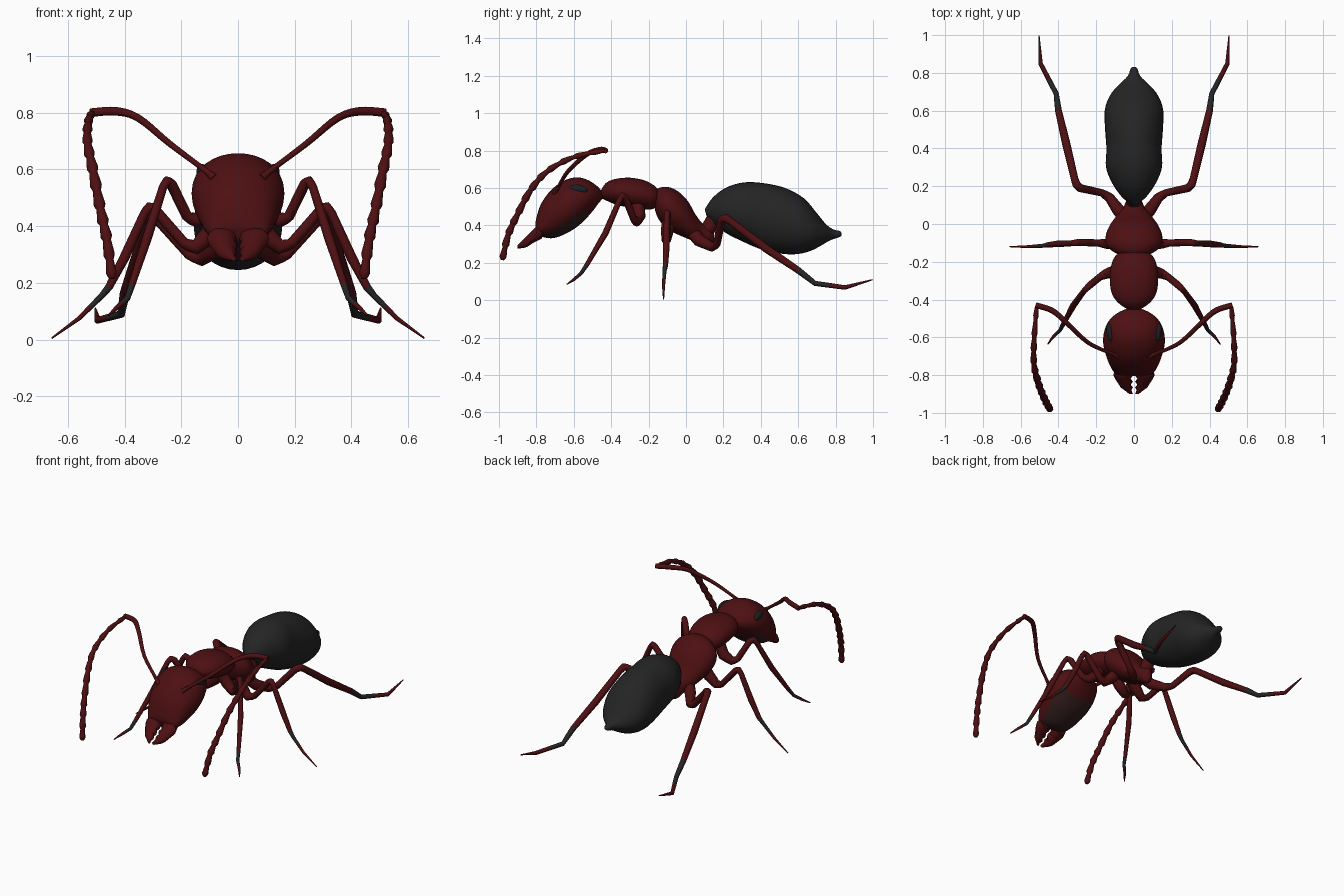
import bpy, bmesh, math
from mathutils import Vector


def material(name, rgb):
    m = bpy.data.materials.new(name)
    m.diffuse_color = (*rgb, 1)
    return m


RED = material("dark red", (0.075, 0.005, 0.006))
BLACK = material("charcoal black", (0.018, 0.018, 0.018))
BROWN = material("dark brown", (0.032, 0.012, 0.012))
EYE = material("eye black", (0.012, 0.013, 0.017))


def smooth_rows(rows, steps):
    """Catmull-Rom interpolation between rows of numbers."""
    out = []
    n = len(rows)
    for i in range(n - 1):
        a, b = rows[max(i - 1, 0)], rows[i]
        c, d = rows[i + 1], rows[min(i + 2, n - 1)]
        for s in range(steps):
            t = s / steps
            out.append([0.5 * (2 * q + (r - p) * t + (2 * p - 5 * q + 4 * r - u) * t * t
                               + (3 * q - p - 3 * r + u) * t ** 3)
                        for p, q, r, u in zip(a, b, c, d)])
    out.append(list(rows[-1]))
    return out


def skin(name, rings, mats, rule=None, angle=60):
    """Join rings of points into a closed skin."""
    bm = bmesh.new()
    vs = [[bm.verts.new(p) for p in ring] for ring in rings]
    k = len(vs[0])
    for i in range(len(vs) - 1):
        for j in range(k):
            f = bm.faces.new((vs[i][j], vs[i][(j + 1) % k], vs[i + 1][(j + 1) % k], vs[i + 1][j]))
            if rule:
                f.material_index = rule(i / (len(vs) - 1), (j + 0.5) / k)
    bm.faces.new(vs[0])
    last = bm.faces.new(vs[-1])
    if rule:
        last.material_index = rule(1, 0)
    bmesh.ops.recalc_face_normals(bm, faces=bm.faces)
    me = bpy.data.meshes.new(name)
    bm.to_mesh(me)
    bm.free()
    for m in mats:
        me.materials.append(m)
    ob = bpy.data.objects.new(name, me)
    bpy.context.collection.objects.link(ob)
    bpy.ops.object.select_all(action='DESELECT')
    ob.select_set(True)
    bpy.context.view_layer.objects.active = ob
    bpy.ops.object.shade_smooth_by_angle(angle=math.radians(angle))
    return ob


def body(name, rows, mats, rule=None, k=32):
    """Rows: top y, top z, bottom y, bottom z, half width."""
    rings = []
    for yt, zt, yb, zb, w in smooth_rows(rows, 4):
        c = Vector((0, (yt + yb) / 2, (zt + zb) / 2))
        h = Vector((0, (yt - yb) / 2, (zt - zb) / 2))
        rings.append([c + h * math.cos(2 * math.pi * j / k)
                      + Vector((w * math.sin(2 * math.pi * j / k), 0, 0)) for j in range(k)])
    return skin(name, rings, mats, rule)


def tube(name, rows, side=1, mats=(RED,), rule=None, k=12, angle=60):
    """Rows: x, y, z, radius along a path."""
    pts = [Vector((r[0] * side, r[1], r[2])) for r in rows]
    n = len(pts)
    rings, prev, u = [], None, None
    for i, p in enumerate(pts):
        t = (pts[min(i + 1, n - 1)] - pts[max(i - 1, 0)]).normalized()
        if prev is None:
            u = t.orthogonal().normalized()
        else:
            u = prev.rotation_difference(t) @ u
        v = t.cross(u)
        prev = t
        r = rows[i][3]
        rings.append([p + r * (u * math.cos(2 * math.pi * j / k) + v * math.sin(2 * math.pi * j / k))
                      for j in range(k)])
    return skin(name, rings, mats, rule, angle)


# Body masses
body("abdomen", [
    (0.10, 0.485, 0.11, 0.45, 0.02), (0.14, 0.545, 0.16, 0.40, 0.07),
    (0.21, 0.60, 0.22, 0.355, 0.115), (0.31, 0.63, 0.29, 0.32, 0.148),
    (0.42, 0.625, 0.38, 0.28, 0.146), (0.53, 0.60, 0.47, 0.255, 0.153),
    (0.63, 0.545, 0.57, 0.245, 0.155), (0.70, 0.465, 0.65, 0.258, 0.13),
    (0.75, 0.405, 0.71, 0.285, 0.085), (0.79, 0.378, 0.77, 0.32, 0.035),
    (0.822, 0.37, 0.822, 0.338, 0.018), (0.832, 0.36, 0.832, 0.348, 0.006)], [BLACK])
body("head", [
    (-0.445, 0.575, -0.445, 0.545, 0.03), (-0.475, 0.61, -0.47, 0.515, 0.09),
    (-0.53, 0.645, -0.50, 0.475, 0.135), (-0.59, 0.657, -0.55, 0.42, 0.158),
    (-0.66, 0.635, -0.60, 0.38, 0.163), (-0.725, 0.585, -0.655, 0.35, 0.15),
    (-0.775, 0.515, -0.71, 0.332, 0.13), (-0.80, 0.44, -0.755, 0.335, 0.11),
    (-0.805, 0.40, -0.785, 0.345, 0.09), (-0.80, 0.38, -0.795, 0.355, 0.04)],
    [RED, BROWN], lambda t, a: int(0.25 < t < 0.9 and abs(a - 0.5) < 0.17))
body("front_thorax", [
    (-0.455, 0.585, -0.45, 0.545, 0.03), (-0.43, 0.625, -0.42, 0.53, 0.075),
    (-0.38, 0.648, -0.37, 0.51, 0.115), (-0.30, 0.655, -0.30, 0.495, 0.128),
    (-0.22, 0.64, -0.23, 0.485, 0.122), (-0.16, 0.605, -0.17, 0.49, 0.095),
    (-0.14, 0.57, -0.14, 0.52, 0.04)], [RED])
body("rear_thorax", [
    (-0.175, 0.575, -0.165, 0.48, 0.05), (-0.145, 0.60, -0.155, 0.45, 0.105),
    (-0.095, 0.605, -0.13, 0.41, 0.145), (-0.04, 0.58, -0.09, 0.375, 0.15),
    (0.01, 0.53, -0.03, 0.345, 0.13), (0.05, 0.46, 0.03, 0.32, 0.095),
    (0.09, 0.41, 0.07, 0.30, 0.06), (0.13, 0.395, 0.12, 0.278, 0.04),
    (0.15, 0.375, 0.15, 0.295, 0.015)], [RED])
tube("waist", smooth_rows([(0, 0.08, 0.35, 0.03), (0, 0.12, 0.385, 0.04),
                           (0, 0.14, 0.43, 0.035), (0, 0.16, 0.47, 0.03)], 4), k=16)

# Leg paths: x, y, z, radius
LEGS = {
    "front_leg": [(0.05, -0.26, 0.53, 0.035), (0.10, -0.25, 0.45, 0.034), (0.15, -0.265, 0.42, 0.026),
                  (0.18, -0.28, 0.435, 0.019), (0.235, -0.325, 0.548, 0.019), (0.25, -0.34, 0.56, 0.017),
                  (0.265, -0.355, 0.535, 0.015), (0.32, -0.43, 0.36, 0.017), (0.375, -0.53, 0.19, 0.012),
                  (0.39, -0.56, 0.145, 0.01), (0.43, -0.60, 0.11, 0.008), (0.457, -0.637, 0.085, 0.003)],
    "middle_leg": [(0.05, -0.09, 0.43, 0.04), (0.10, -0.10, 0.37, 0.034), (0.15, -0.105, 0.325, 0.026),
                   (0.19, -0.10, 0.34, 0.019), (0.295, -0.098, 0.46, 0.019), (0.312, -0.10, 0.468, 0.018),
                   (0.33, -0.102, 0.445, 0.016), (0.40, -0.105, 0.29, 0.018), (0.455, -0.11, 0.185, 0.014),
                   (0.48, -0.115, 0.155, 0.011), (0.56, -0.12, 0.075, 0.008), (0.657, -0.12, 0.005, 0.003)],
    "rear_leg": [(0.04, 0.03, 0.37, 0.035), (0.08, 0.07, 0.32, 0.034), (0.13, 0.14, 0.285, 0.026),
                 (0.17, 0.165, 0.30, 0.02), (0.285, 0.19, 0.43, 0.022), (0.305, 0.21, 0.44, 0.022),
                 (0.315, 0.24, 0.42, 0.02), (0.36, 0.43, 0.275, 0.022), (0.40, 0.60, 0.16, 0.018),
                 (0.412, 0.69, 0.09, 0.014), (0.495, 0.85, 0.068, 0.012), (0.503, 0.998, 0.11, 0.003)],
}
# Antenna paths: x, y, z, radius
SCAPE = [(0.085, -0.70, 0.57, 0.017), (0.12, -0.685, 0.60, 0.01), (0.24, -0.63, 0.69, 0.011),
         (0.35, -0.53, 0.78, 0.013), (0.43, -0.46, 0.805, 0.015), (0.52, -0.43, 0.80, 0.015)]
FLAGELLUM = [(0.515, -0.435, 0.80, 0.013), (0.528, -0.60, 0.765, 0.016), (0.53, -0.74, 0.69, 0.018),
             (0.51, -0.83, 0.59, 0.02), (0.485, -0.90, 0.46, 0.02), (0.462, -0.95, 0.35, 0.02),
             (0.445, -0.98, 0.225, 0.018)]
# Mandible sections: inner x, outer x, y, top z, bottom z
JAW = [(0.01, 0.10, -0.77, 0.40, 0.33), (0.005, 0.11, -0.80, 0.395, 0.315), (0.018, 0.10, -0.82, 0.375, 0.305),
       (0.005, 0.09, -0.835, 0.36, 0.295), (0.018, 0.08, -0.85, 0.345, 0.285), (0.006, 0.072, -0.865, 0.33, 0.28),
       (0.014, 0.05, -0.88, 0.315, 0.278), (0.006, 0.025, -0.90, 0.295, 0.277)]

for side, word in ((-1, "left"), (1, "right")):
    # Legs, with a dark lower shin
    for leg, rows in LEGS.items():
        rows = [r for i in range(len(rows) - 1)
                for r in ([rows[i], [(a + b) / 2 for a, b in zip(rows[i], rows[i + 1])]])] + [rows[-1]]
        tube(f"{word}_{leg}", rows, side, (RED, BLACK), lambda t, a: int(0.69 < t < 0.86), 12)

    # Antenna: long bent base, then flared segments
    tube(f"{word}_antenna_base", smooth_rows(SCAPE, 5), side)
    path = smooth_rows(FLAGELLUM, 8)
    flared = []
    for i, (x, y, z, r) in enumerate(path):
        flared.append((x, y, z, r * (0.72 + 0.34 * (i % 4) / 3)))
    flared[-1] = (*flared[-1][:3], 0.016)
    flared.append((0.444, -0.982, 0.215, 0.009))
    tube(f"{word}_antenna_tip", flared, side, angle=35)

    # Toothed mandible
    rings = []
    for xi, xo, y, zt, zb in JAW:
        rings.append([(side * ((xi + xo) / 2 + (xo - xi) / 2 * math.cos(a)), y,
                       (zt + zb) / 2 + (zt - zb) / 2 * math.sin(a))
                      for a in (2 * math.pi * j / 12 for j in range(12))])
    skin(f"{word}_mandible", rings, [RED], angle=40)

    # Eye
    bpy.ops.mesh.primitive_uv_sphere_add(segments=20, ring_count=12, radius=1,
                                         location=(side * 0.126, -0.575, 0.592),
                                         rotation=(-0.15, 0, side * -0.15))
    eye = bpy.context.object
    eye.name = f"{word}_eye"
    eye.scale = (0.02, 0.05, 0.026)
    eye.data.materials.append(EYE)
    bpy.ops.object.shade_smooth()
